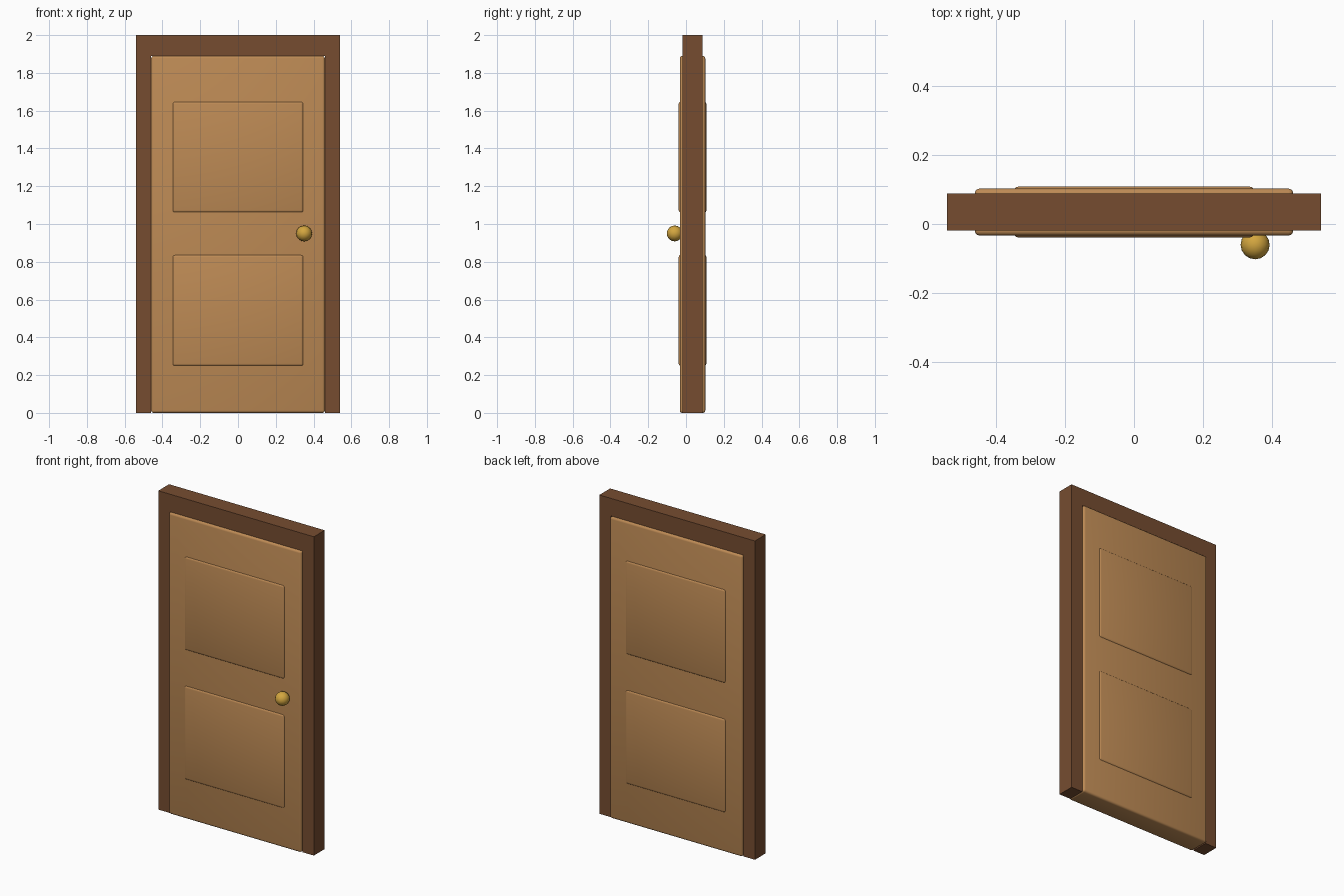
import bpy
import bmesh
import math
from mathutils import Matrix, Vector

cube = bpy.data.objects.get("Cube")
if cube:
    bpy.data.objects.remove(cube, do_unlink=True)


def material(name, rgb):
    mat = bpy.data.materials.new(name)
    mat.use_nodes = True
    mat.diffuse_color = (*rgb, 1)
    mat.node_tree.nodes["Principled BSDF"].inputs["Base Color"].default_value = (*rgb, 1)
    return mat


dark_wood = material("dark wood", (0.18, 0.073, 0.03))
light_wood = material("light wood", (0.51, 0.255, 0.09))
brass = material("brass", (0.65, 0.38, 0.05))


def add_object(name, bm, mat):
    bmesh.ops.recalc_face_normals(bm, faces=bm.faces)
    mesh = bpy.data.meshes.new(name)
    bm.to_mesh(mesh)
    bm.free()
    mesh.materials.append(mat)
    obj = bpy.data.objects.new(name, mesh)
    bpy.context.collection.objects.link(obj)
    return obj


def smooth(obj, degrees):
    bpy.ops.object.select_all(action="DESELECT")
    obj.select_set(True)
    bpy.context.view_layer.objects.active = obj
    bpy.ops.object.shade_smooth_by_angle(angle=math.radians(degrees))


def rounded_slab(name, half_width, y0, y1, z0, z1, radius):
    """Box with softly rounded edges, symmetrical in x."""
    bm = bmesh.new()
    bmesh.ops.create_cube(bm, size=1)
    bmesh.ops.scale(bm, vec=(2 * half_width, y1 - y0, z1 - z0), verts=bm.verts)
    bmesh.ops.translate(bm, vec=(0, (y0 + y1) / 2, (z0 + z1) / 2), verts=bm.verts)
    bmesh.ops.bevel(bm, geom=bm.edges[:], offset=radius, segments=3,
                    profile=0.5, affect="EDGES")
    smooth(add_object(name, bm, light_wood), 40)


# Door frame: an upside-down U outline, extruded through its depth
W, H = 0.54, 2.0
w, h = 0.46, 1.89
front, back = -0.019, 0.088
outline = [(-W, 0), (-W, H), (W, H), (W, 0), (w, 0), (w, h), (-w, h), (-w, 0)]
bm = bmesh.new()
face = bm.faces.new([bm.verts.new((x, front, z)) for x, z in outline])
extruded = bmesh.ops.extrude_face_region(bm, geom=[face])["geom"]
bmesh.ops.translate(bm, vec=(0, back - front, 0),
                    verts=[v for v in extruded if isinstance(v, bmesh.types.BMVert)])
add_object("door_frame", bm, dark_wood)

# Door leaf, with raised panels showing on both faces
rounded_slab("door_leaf", w, -0.033, 0.102, 0, h, 0.013)
for name, z0, z1 in (("lower_panel", 0.248, 0.837), ("upper_panel", 1.06, 1.648)):
    rounded_slab(name, 0.347, -0.039, 0.108, z0, z1, 0.013)

# Round knob, its pole facing forward
bm = bmesh.new()
bmesh.ops.create_uvsphere(bm, u_segments=16, v_segments=8, radius=0.042)
bmesh.ops.rotate(bm, cent=Vector(), matrix=Matrix.Rotation(math.pi / 2, 3, "X"), verts=bm.verts)
bmesh.ops.translate(bm, vec=(0.35, -0.06, 0.95), verts=bm.verts)
smooth(add_object("door_knob", bm, brass), 60)
